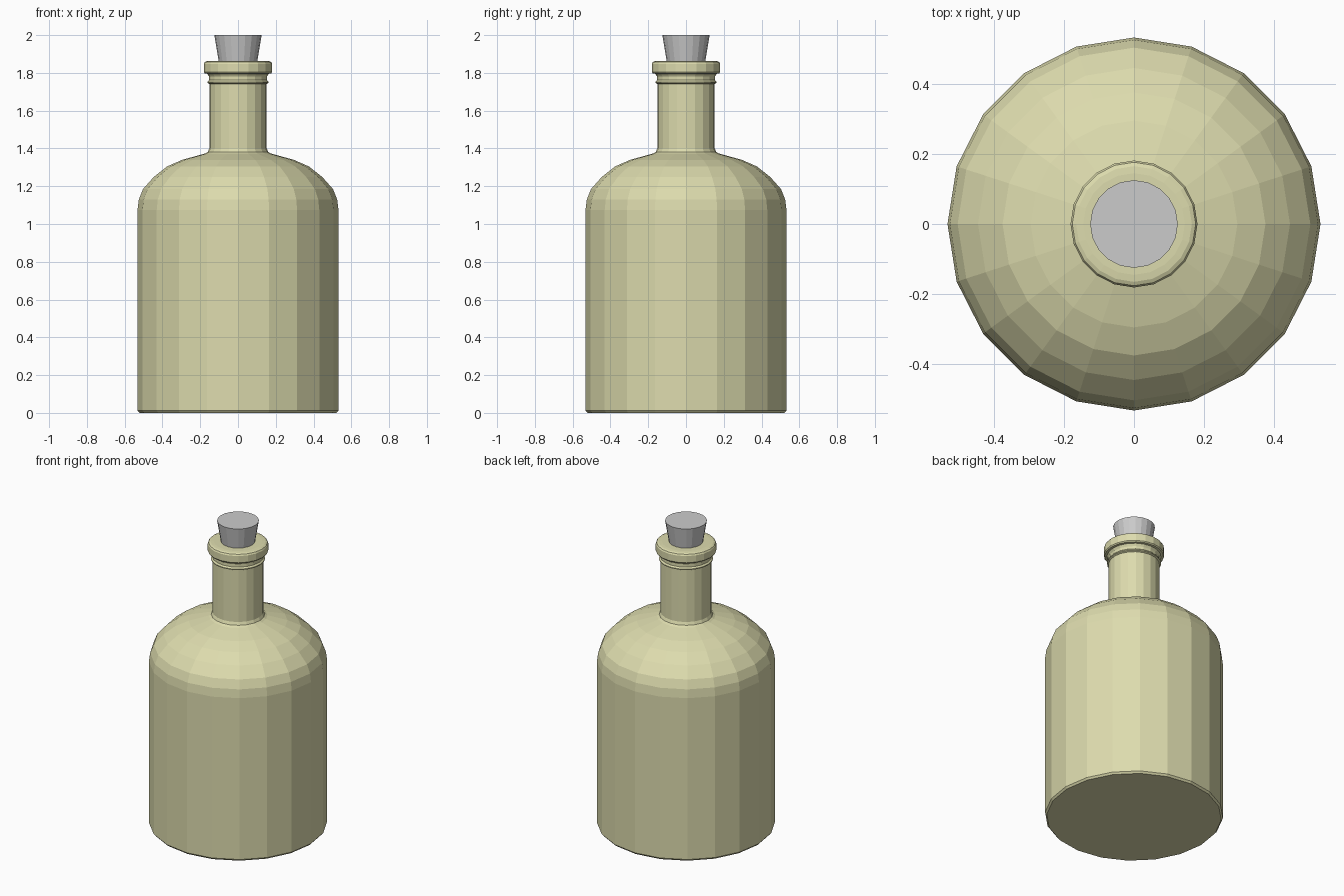
import bpy, bmesh
from math import cos, sin, tau

if "Cube" in bpy.data.objects:
    bpy.data.objects.remove(bpy.data.objects["Cube"])

SIDES = 20


def lathe(name, profile, color=None):
    """Spin an (r, z) profile around z; r = 0 is not needed, ends are capped."""
    bm = bmesh.new()
    rings = [[bm.verts.new((r * cos(tau * i / SIDES), r * sin(tau * i / SIDES), z))
              for i in range(SIDES)] for r, z in profile]
    for a, b in zip(rings, rings[1:]):
        for i in range(SIDES):
            j = (i + 1) % SIDES
            bm.faces.new((a[i], a[j], b[j], b[i]))
    bm.faces.new(rings[0][::-1])
    bm.faces.new(rings[-1])
    bmesh.ops.recalc_face_normals(bm, faces=bm.faces)
    mesh = bpy.data.meshes.new(name)
    bm.to_mesh(mesh)
    bm.free()
    obj = bpy.data.objects.new(name, mesh)
    bpy.context.collection.objects.link(obj)
    if color:
        mat = bpy.data.materials.new(name + "_material")
        mat.diffuse_color = color
        mat.use_nodes = True
        mat.node_tree.nodes["Principled BSDF"].inputs["Base Color"].default_value = mat.diffuse_color
        mesh.materials.append(mat)
    return obj


# Glass bottle: base, body, shoulder, neck, bead, lip and bore
lathe("bottle", [
    (0.522, 0.0), (0.532, 0.012), (0.532, 1.075),
    (0.525, 1.13), (0.503, 1.185), (0.445, 1.25), (0.375, 1.305),
    (0.295, 1.34), (0.175, 1.373), (0.16, 1.382), (0.152, 1.40),
    (0.152, 1.742), (0.162, 1.747), (0.162, 1.753), (0.153, 1.762),
    (0.153, 1.78), (0.162, 1.795), (0.176, 1.797), (0.181, 1.804),
    (0.181, 1.848), (0.176, 1.857), (0.165, 1.862), (0.145, 1.864),
    (0.10, 1.864), (0.095, 1.74),
], (0.72, 0.71, 0.42, 1))

# Tapered stopper
lathe("stopper", [(0.082, 1.74), (0.125, 2.0)])
